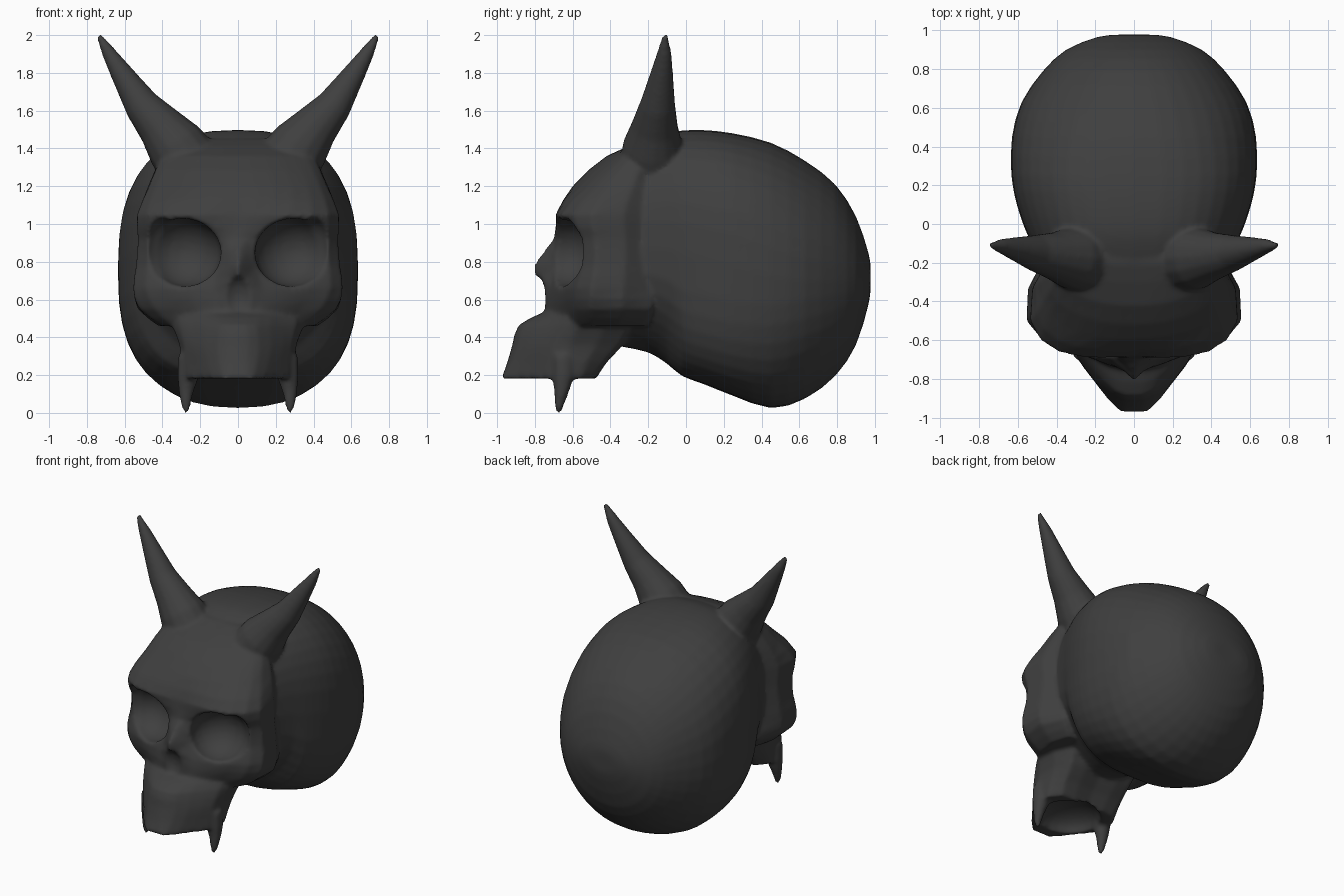
import bpy, bmesh
from math import sin, cos, pi, radians
from mathutils import Vector

if "Cube" in bpy.data.objects:
    bpy.data.objects.remove(bpy.data.objects["Cube"])

bone = bpy.data.materials.new("dark_bone")
bone.diffuse_color = (0.05, 0.05, 0.05, 1)
bone.use_nodes = True
bone.node_tree.nodes["Principled BSDF"].inputs["Base Color"].default_value = bone.diffuse_color


def skin(name, rings):
    """Mesh from equal-length closed rings, capped at both ends."""
    bm = bmesh.new()
    vs = [[bm.verts.new(p) for p in r] for r in rings]
    n = len(vs[0])
    for a, b in zip(vs, vs[1:]):
        for i in range(n):
            j = (i + 1) % n
            bm.faces.new((a[i], a[j], b[j], b[i]))
    bm.faces.new(vs[0])
    bm.faces.new(vs[-1])
    bmesh.ops.recalc_face_normals(bm, faces=bm.faces)
    me = bpy.data.meshes.new(name)
    bm.to_mesh(me)
    bm.free()
    ob = bpy.data.objects.new(name, me)
    bpy.context.collection.objects.link(ob)
    me.materials.append(bone)
    return ob


def activate(ob):
    bpy.ops.object.select_all(action='DESELECT')
    ob.select_set(True)
    bpy.context.view_layer.objects.active = ob


def rounded(pts, closed):
    """Insert a Catmull-Rom midpoint between neighbours."""
    out, n = [], len(pts)
    for i in range(n if closed else n - 1):
        g = (lambda k: pts[k % n]) if closed else (lambda k: pts[max(0, min(n - 1, k))])
        out += [pts[i], (g(i) + g(i + 1)) * 0.5625 - (g(i - 1) + g(i + 2)) * 0.0625]
    return out if closed else out + [pts[-1]]


def refine(rings):
    """Double the number of rings along the loft."""
    return [list(r) for r in zip(*[rounded(list(c), False) for c in zip(*rings)])]


def face_loft(name, levels):
    """Loft mirrored half-outlines stacked in z."""
    rings = []
    for z, half in levels:
        h = [Vector((x, y, z)) for x, y in half] + [Vector((0, half[-1][1], z))]
        rings.append(h + [Vector((-v.x, v.y, z)) for v in h[-2:0:-1]])
    return skin(name, [rounded(r, True) for r in refine(rings)])


def tube(name, path, n=14):
    """Tapered tube along (x, y, z, radius) points."""
    rings = []
    for i, p in enumerate(path):
        a, b = path[max(0, i - 1)], path[min(len(path) - 1, i + 1)]
        t = (Vector(b[:3]) - Vector(a[:3])).normalized()
        u = t.cross(Vector((0, 1, 0))).normalized()
        v = t.cross(u)
        rings.append([Vector(p[:3]) + p[3] * (u * cos(k * 2 * pi / n) + v * sin(k * 2 * pi / n))
                      for k in range(n)])
    return skin(name, rings)


def carve(ob, loc, size, rot=(0, 0, 0)):
    """Scoop an ellipsoid hollow out of ob."""
    bpy.ops.mesh.primitive_uv_sphere_add(segments=20, ring_count=12, location=loc, rotation=rot)
    cut = bpy.context.object
    cut.scale = size
    cut.hide_render = True
    activate(ob)
    m = ob.modifiers.new("hollow", 'BOOLEAN')
    m.operation, m.object, m.solver = 'DIFFERENCE', cut, 'EXACT'
    bpy.ops.object.modifier_apply(modifier=m.name)
    bpy.data.objects.remove(cut)


# Braincase rings along y: y, half width, top, bottom, upper/lower squareness, lower pinch
CRANIUM = [(-.34, .44, 1.39, .35, 2.6, 2.8, .45), (-.2, .49, 1.445, .32, 2.6, 2.8, .45),
           (-.1, .53, 1.48, .26, 2.6, 2.9, .35), (-.02, .565, 1.495, .195, 2.6, 3.1, .05),
           (.1, .605, 1.497, .15, 2.6, 3.1, 0), (.25, .633, 1.48, .09, 2.6, 2.9, 0),
           (.45, .63, 1.43, .025, 2.4, 2.4, 0), (.63, .58, 1.335, .075, 2.2, 2.1, 0),
           (.79, .47, 1.21, .195, 2.1, 2, 0), (.9, .35, 1.04, .36, 2, 2, 0),
           (.965, .19, .85, .57, 2, 2, 0), (.977, .09, .78, .65, 2, 2, 0)]
rings = []
for y, w, top, bot, up, low, pinch in CRANIUM:
    ring = []
    for k in range(40):
        c, s = cos(k * pi / 20), sin(k * pi / 20)
        e = 2 / (up if s > 0 else low)
        x = w * abs(c) ** e * (1 if c > 0 else -1)
        z = abs(s) ** e * (1 if s > 0 else -1)
        x *= 1 - pinch * max(0, -z) ** 3
        ring.append(Vector((x, y, (top + bot) / 2 + z * (top - bot) / 2)))
    rings.append(ring)
cranium = skin("skull", refine(rings))

# Face: forehead, brow, nose bridge and cheekbones
face = face_loft("face", [
    (.46, [(0, -.74), (.14, -.71), (.28, -.61), (.4, -.5), (.38, -.22)]),
    (.55, [(0, -.75), (.13, -.73), (.33, -.63), (.52, -.51), (.46, -.18)]),
    (.66, [(0, -.77), (.13, -.72), (.38, -.63), (.555, -.5), (.46, -.18)]),
    (.78, [(0, -.81), (.1, -.69), (.38, -.59), (.54, -.48), (.45, -.18)]),
    (.92, [(0, -.7), (.12, -.67), (.38, -.6), (.53, -.48), (.44, -.18)]),
    (1.05, [(0, -.68), (.17, -.69), (.39, -.66), (.535, -.5), (.44, -.18)]),
    (1.2, [(0, -.6), (.19, -.585), (.37, -.52), (.47, -.4), (.42, -.18)]),
    (1.36, [(0, -.42), (.15, -.41), (.3, -.36), (.4, -.28), (.35, -.15)]),
    (1.45, [(0, -.2), (.15, -.2), (.28, -.17), (.33, -.12), (.3, -.05)])])
for s in (1, -1):
    carve(face, (s * .285, -.64, .85), (.2, .18, .18), (0, s * -.15, s * .25))
    carve(face, (s * .4, -.64, .865), (.105, .135, .165))
carve(face, (0, -.79, .61), (.085, .065, .11))

# Upper jaw with hollow palate
jaw = face_loft("upper_jaw", [
    (.53, [(0, -.76), (.12, -.74), (.24, -.66), (.36, -.55), (.3, -.3)]),
    (.465, [(0, -.885), (.1, -.86), (.24, -.72), (.35, -.57), (.28, -.3)]),
    (.36, [(0, -.92), (.11, -.89), (.24, -.76), (.31, -.62), (.25, -.35)]),
    (.27, [(0, -.945), (.1, -.92), (.22, -.79), (.305, -.64), (.24, -.43)]),
    (.182, [(0, -.975), (.08, -.965), (.2, -.82), (.305, -.65), (.22, -.485)])])
carve(jaw, (0, -.68, .17), (.22, .21, .12))

# Horns and fangs
parts = [cranium, face, jaw]
for s in (1, -1):
    parts.append(tube("horn", [
        (s * .27, -.18, 1.33, .17), (s * .33, -.175, 1.415, .16), (s * .41, -.165, 1.515, .125),
        (s * .51, -.15, 1.63, .095), (s * .605, -.13, 1.78, .064), (s * .68, -.115, 1.9, .04),
        (s * .737, -.11, 1.998, .016)]))
    parts.append(tube("fang", [
        (s * .26, -.65, .3, .06), (s * .265, -.65, .19, .058), (s * .275, -.66, .11, .04),
        (s * .277, -.67, .05, .028), (s * .272, -.675, 0, .014)], 10))

# Fuse everything into one continuous bone surface with softened joins
bpy.ops.object.select_all(action='DESELECT')
for p in parts:
    p.select_set(True)
bpy.context.view_layer.objects.active = cranium
bpy.ops.object.join()
fuse = cranium.modifiers.new("fuse", 'REMESH')
fuse.mode, fuse.voxel_size = 'VOXEL', 0.014
soft = cranium.modifiers.new("soften", 'SMOOTH')
soft.factor, soft.iterations = 0.5, 6
for name in ("fuse", "soften"):
    bpy.ops.object.modifier_apply(modifier=name)
bpy.ops.object.shade_smooth_by_angle(angle=radians(60))
if not cranium.data.materials:
    cranium.data.materials.append(bone)
